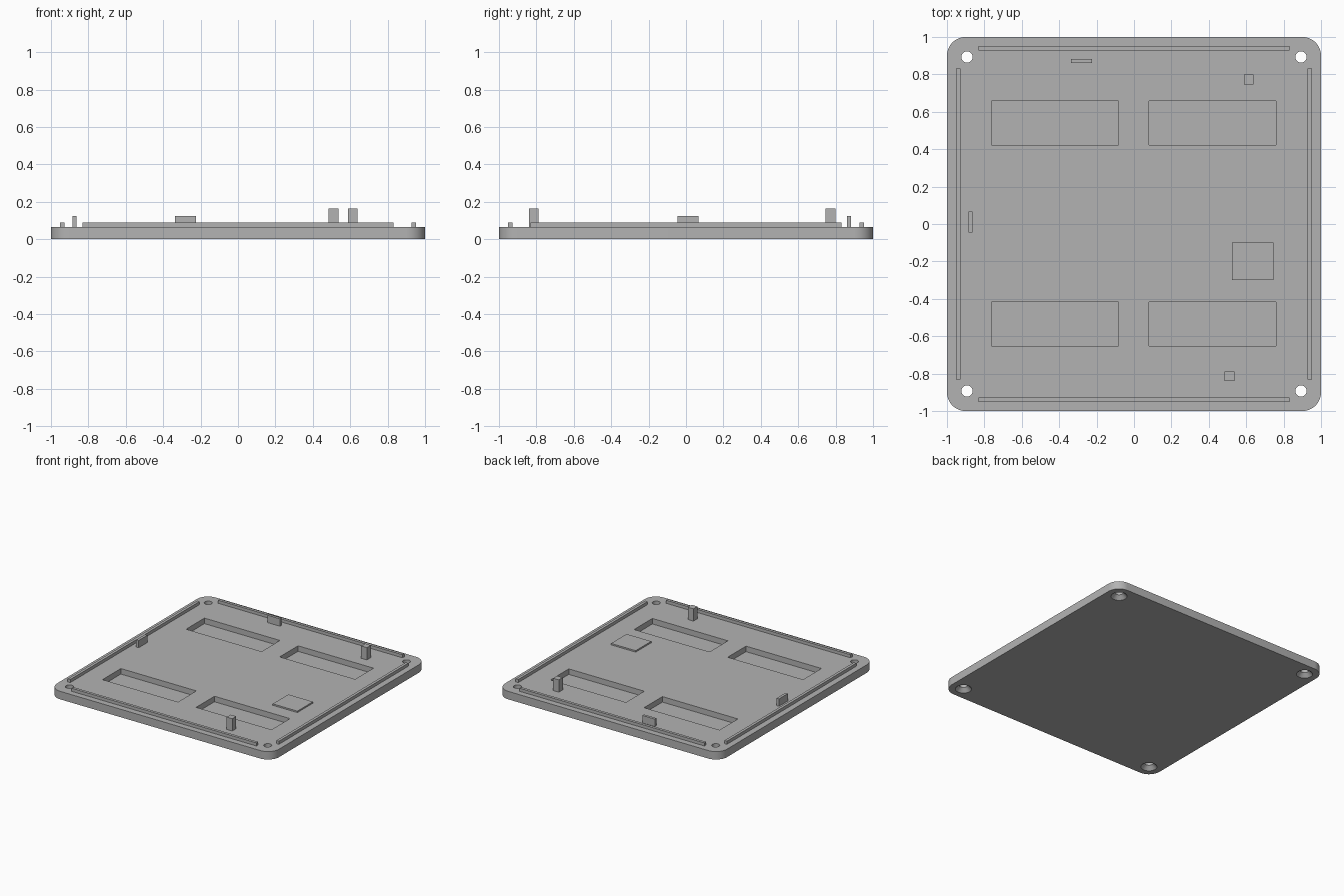
import bpy, bmesh, math

cube = bpy.data.objects.get("Cube")
if cube:
    bpy.data.objects.remove(cube, do_unlink=True)

TOP = 0.065      # plate thickness
FLOOR = 0.02     # pocket floor height

grey = bpy.data.materials.new("plain grey")
grey.use_nodes = True
color = (0.45, 0.45, 0.45, 1)
grey.diffuse_color = color
grey.node_tree.nodes["Principled BSDF"].inputs["Base Color"].default_value = color


def finish(name, bm):
    bmesh.ops.recalc_face_normals(bm, faces=bm.faces[:])
    mesh = bpy.data.meshes.new(name)
    bm.to_mesh(mesh)
    bm.free()
    mesh.materials.append(grey)
    obj = bpy.data.objects.new(name, mesh)
    bpy.context.collection.objects.link(obj)
    return obj


def loft(name, rings):
    """Closed solid through rings that share a point count."""
    bm = bmesh.new()
    loops = [[bm.verts.new(p) for p in ring] for ring in rings]
    for low, high in zip(loops, loops[1:]):
        for i in range(len(low)):
            j = (i + 1) % len(low)
            bm.faces.new((low[i], low[j], high[j], high[i]))
    bm.faces.new(loops[0][::-1])
    bm.faces.new(loops[-1])
    return finish(name, bm)


def box(name, x0, x1, y0, y1, z0, z1):
    return loft(name, [[(x0, y0, z), (x1, y0, z), (x1, y1, z), (x0, y1, z)]
                       for z in (z0, z1)])


def cut(target, cutter):
    cutter.hide_render = True
    mod = target.modifiers.new("cut", 'BOOLEAN')
    mod.operation = 'DIFFERENCE'
    mod.solver = 'EXACT'
    mod.object = cutter
    bpy.context.view_layer.objects.active = target
    bpy.ops.object.modifier_apply(modifier=mod.name)
    bpy.data.objects.remove(cutter, do_unlink=True)


# Rounded square base plate
radius, steps = 0.1, 12
outline = []
for corner, (sx, sy) in enumerate(((1, 1), (-1, 1), (-1, -1), (1, -1))):
    for i in range(steps + 1):
        a = math.pi / 2 * (corner + i / steps)
        outline.append((sx * (1 - radius) + radius * math.cos(a),
                        sy * (1 - radius) + radius * math.sin(a)))
plate = loft("base_plate", [[(x, y, z) for x, y in outline] for z in (0, TOP)])

# Four rectangular pockets
for x0, x1 in ((-0.763, -0.083), (0.08, 0.76)):
    for y0, y1 in ((-0.653, -0.417), (0.422, 0.658)):
        cut(plate, box("pocket_cutter", x0, x1, y0, y1, FLOOR, 0.2))

# Corner screw holes, countersunk from below
hole_profile = ((0.06, -0.05), (0.06, 0), (0.03, 0.03), (0.03, 0.2))
for sx in (-1, 1):
    for sy in (-1, 1):
        rings = [[(sx * 0.893 + r * math.cos(math.tau * i / 32),
                   sy * 0.893 + r * math.sin(math.tau * i / 32), z)
                  for i in range(32)] for r, z in hole_profile]
        cut(plate, loft("screw_hole_cutter", rings))

plate.select_set(True)
bpy.context.view_layer.objects.active = plate
bpy.ops.object.shade_smooth_by_angle(angle=math.radians(25))

# Locating ribs along the four edges
for s, front, side in ((-1, "front", "right"), (1, "back", "left")):
    inner, outer = sorted((s * 0.928, s * 0.951))
    box(front + "_rib", -0.832, 0.832, inner, outer, TOP, 0.09)
    box(side + "_rib", inner, outer, -0.832, 0.832, TOP, 0.09)

# Thin tabs, square posts and a low raised pad
box("back_tab", -0.337, -0.225, 0.861, 0.882, TOP, 0.125)
box("right_tab", -0.885, -0.863, -0.045, 0.068, TOP, 0.125)
box("back_post", 0.587, 0.638, 0.747, 0.798, TOP, 0.165)
box("front_post", 0.485, 0.536, -0.839, -0.788, TOP, 0.165)
box("raised_pad", 0.523, 0.745, -0.3, -0.1, TOP, 0.077)
